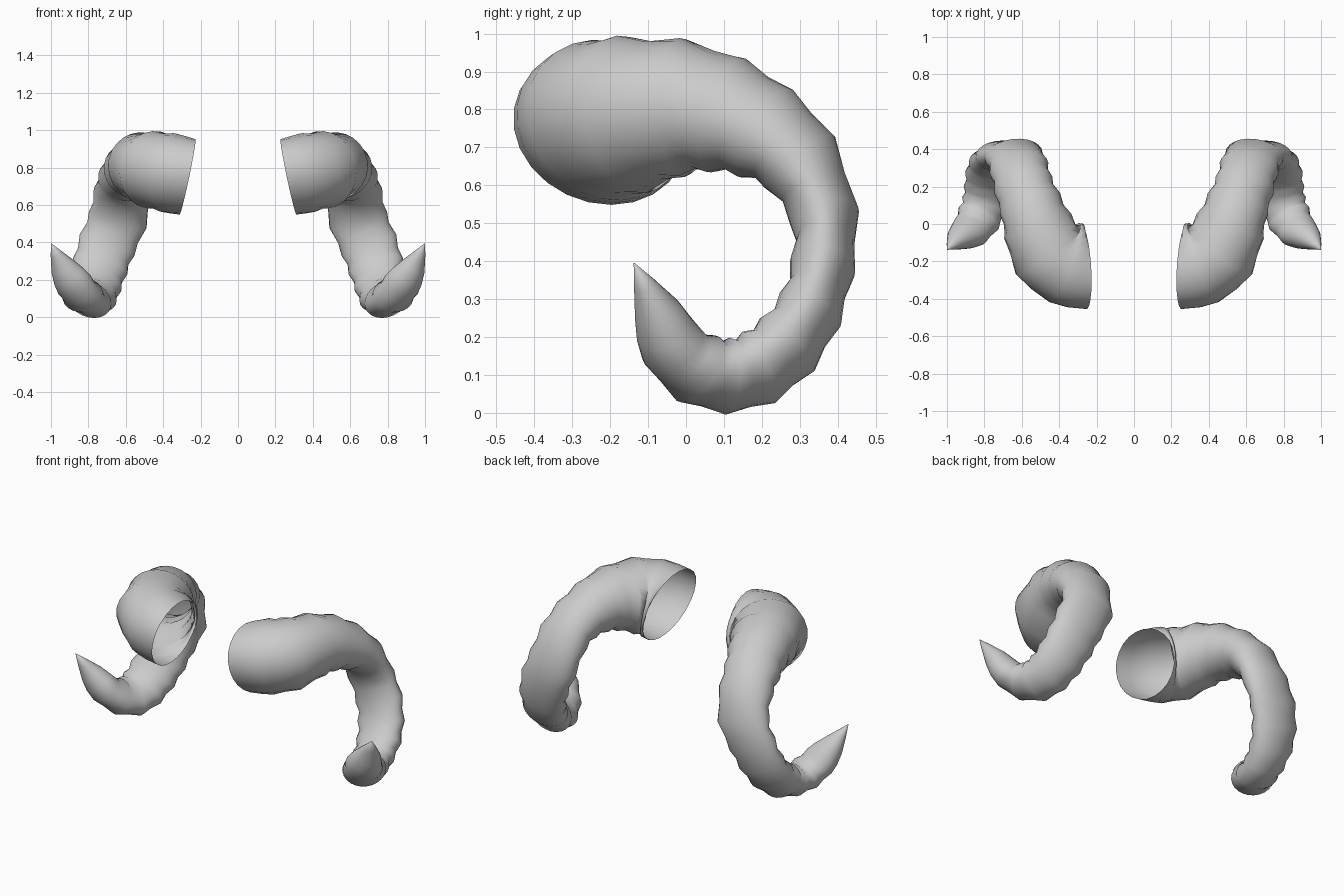
import bpy, bmesh, math
from mathutils import Vector

if "Cube" in bpy.data.objects:
    bpy.data.objects.remove(bpy.data.objects["Cube"])

SEGMENTS = 24

# Horn centre line: x, y, z, half thickness in the curl plane, half width across it
PATH = [
    (.27, -.227, .750, .198, .236), (.37, -.208, .772, .212, .230),
    (.455, -.144, .787, .203, .215), (.515, -.010, .805, .178, .187),
    (.555, .105, .785, .153, .167), (.592, .208, .738, .130, .157),
    (.615, .298, .663, .110, .155), (.643, .364, .520, .088, .156),
    (.700, .360, .385, .082, .152), (.737, .327, .272, .085, .147),
    (.763, .267, .180, .092, .140), (.780, .192, .120, .093, .132),
    (.798, .110, .097, .090, .126), (.83, .032, .116, .092, .117),
    (.875, -.035, .175, .086, .105), (.935, -.076, .268, .062, .070),
    (1.0, -.137, .395, .001, .001),
]


def catmull(i, f):
    """Smooth interpolation of all five path values."""
    n = len(PATH) - 1
    p0, p1, p2, p3 = (PATH[min(max(k, 0), n)] for k in (i - 1, i, i + 1, i + 2))
    return [.5 * (2 * b + (c - a) * f + (2 * a - 5 * b + 4 * c - d) * f * f
                  + (3 * b - a - 3 * c + d) * f ** 3)
            for a, b, c, d in zip(p0, p1, p2, p3)]


# Two rings per path point: a ridge and the groove after it
samples = [catmull(i, f) for i in range(len(PATH) - 1) for f in (0, .5)]
samples.append(list(PATH[-1]))
centres = [Vector(s[:3]) for s in samples]
last = len(samples) - 1

bm = bmesh.new()
rings = []
for i, s in enumerate(samples):
    tangent = (centres[min(i + 1, last)] - centres[max(i - 1, 0)]).normalized()
    if i == 0:
        tangent = Vector((.98, -.04, .2)).normalized()
    # Width direction turns from sideways at the base to outward along the curl
    side = Vector((0, -1, 0)).lerp(Vector((1, -.05, 0)), min(1, i / 13))
    side.z = .5 * max(0, 1 - i / 8) + .4 * min(1, max(0, (i - 14) / 8))
    side = (side - tangent * side.dot(tangent)).normalized()
    out = side.cross(tangent)
    ridge = 0 if i < 3 or i > 27 else (.005 if i % 2 == 0 else -.008)
    ring = []
    for k in range(SEGMENTS):
        a = 2 * math.pi * k / SEGMENTS
        ring.append(bm.verts.new(centres[i] + out * ((s[3] + ridge) * math.cos(a))
                                 + side * ((s[4] + ridge) * math.sin(a))))
    rings.append(ring)

# Skin the rings, leaving the base open
for r0, r1 in zip(rings, rings[1:]):
    for k in range(SEGMENTS):
        j = (k + 1) % SEGMENTS
        bm.faces.new((r0[k], r0[j], r1[j], r1[k]))
bm.faces.new(rings[-1])
bmesh.ops.recalc_face_normals(bm, faces=bm.faces[:])
for face in bm.faces:
    face.smooth = True

mesh = bpy.data.meshes.new("curled_horns")
bm.to_mesh(mesh)
bm.free()
horns = bpy.data.objects.new("curled_horns", mesh)
bpy.context.collection.objects.link(horns)

# Matching horn on the other side
mirror = horns.modifiers.new("mirror", 'MIRROR')
mirror.use_axis = (True, False, False)
mirror.use_mirror_merge = False
